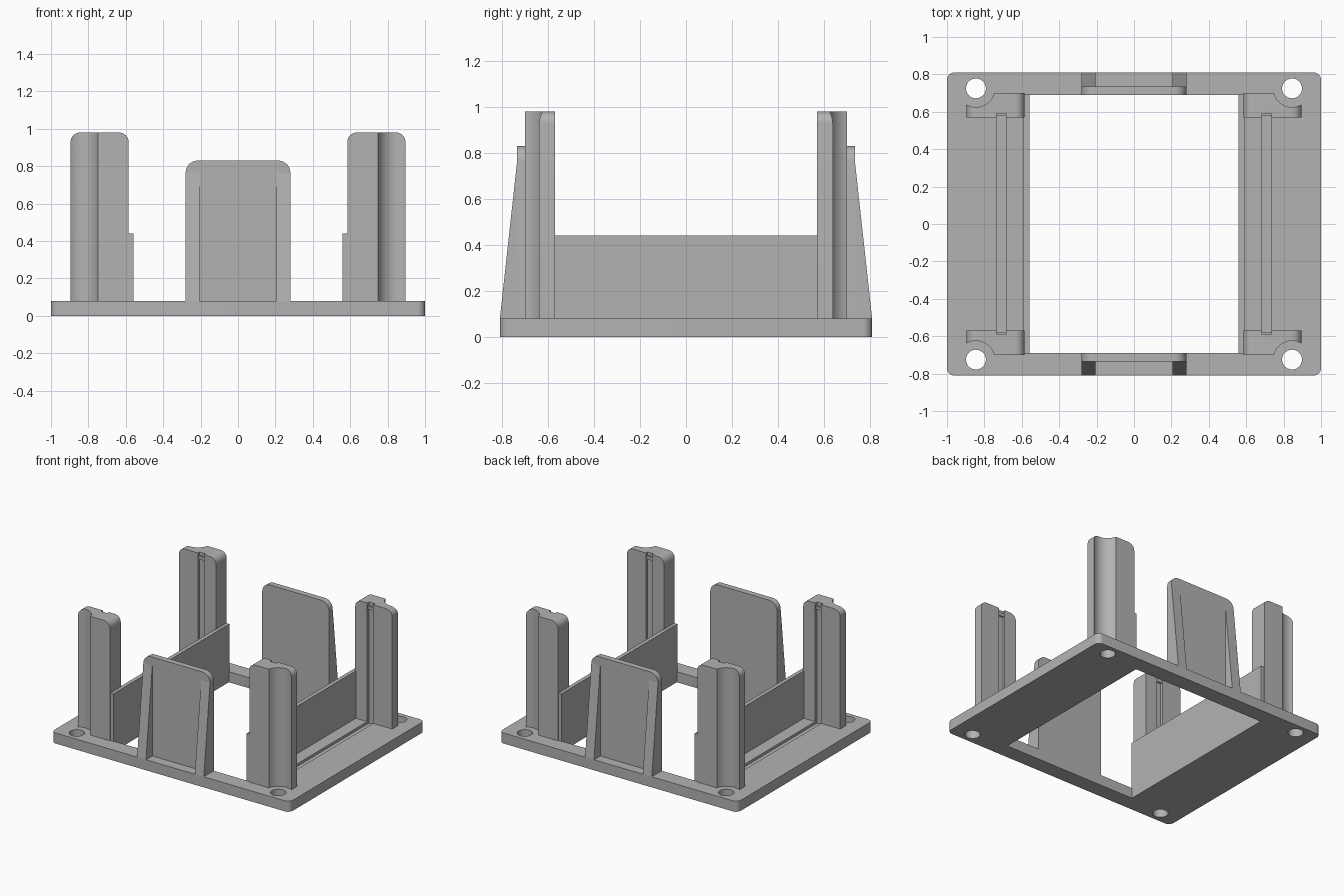
import bpy, bmesh
from math import sin, cos, pi
from mathutils import Vector

cube = bpy.data.objects.get("Cube")
if cube:
    bpy.data.objects.remove(cube, do_unlink=True)

grey = bpy.data.materials.new("plain grey")
grey.use_nodes = True
COLOUR = (0.45, 0.45, 0.45, 1)
grey.diffuse_color = COLOUR
grey.node_tree.nodes["Principled BSDF"].inputs["Base Color"].default_value = COLOUR


def rounded(x0, x1, y0, y1, radius, corners=4, steps=8):
    """Rectangle outline; the first `corners` of top right, top left, bottom left, bottom right are rounded."""
    pts = []
    spots = [(x1, y1, -1, -1), (x0, y1, 1, -1), (x0, y0, 1, 1), (x1, y0, -1, 1)]
    for i, (x, y, sx, sy) in enumerate(spots):
        if i >= corners:
            pts.append((x, y))
            continue
        for k in range(steps + 1):
            a = pi / 2 * (i + k / steps)
            pts.append((x + sx * radius + radius * cos(a), y + sy * radius + radius * sin(a)))
    return pts


def circle(cx, cy, r, n=40):
    return [(cx + r * cos(2 * pi * k / n), cy + r * sin(2 * pi * k / n)) for k in range(n)]


def prism(name, outline, lo, hi, axis="z"):
    """Extrude an outline along an axis from lo to hi."""
    place = {"x": lambda u, v, w: (w, u, v),
             "y": lambda u, v, w: (u, w, v),
             "z": lambda u, v, w: (u, v, w)}[axis]
    bm = bmesh.new()
    face = bm.faces.new([bm.verts.new(place(u, v, lo)) for u, v in outline])
    ext = bmesh.ops.extrude_face_region(bm, geom=[face])
    moved = [g for g in ext["geom"] if isinstance(g, bmesh.types.BMVert)]
    bmesh.ops.translate(bm, verts=moved, vec=Vector(place(0, 0, hi - lo)))
    bmesh.ops.recalc_face_normals(bm, faces=bm.faces)
    mesh = bpy.data.meshes.new(name)
    bm.to_mesh(mesh)
    bm.free()
    mesh.materials.append(grey)
    ob = bpy.data.objects.new(name, mesh)
    bpy.context.collection.objects.link(ob)
    return ob


def box(name, x0, x1, y0, y1, z0, z1):
    return prism(name, [(x0, y0), (x1, y0), (x1, y1), (x0, y1)], z0, z1)


def apply(ob, mod):
    bpy.ops.object.select_all(action="DESELECT")
    bpy.context.view_layer.objects.active = ob
    ob.select_set(True)
    bpy.ops.object.modifier_apply(modifier=mod.name)


def cut(ob, cutter):
    mod = ob.modifiers.new("cut", "BOOLEAN")
    mod.operation, mod.solver, mod.object = "DIFFERENCE", "EXACT", cutter
    apply(ob, mod)
    bpy.data.objects.remove(cutter, do_unlink=True)


def mirror(ob, x=True, y=True):
    mod = ob.modifiers.new("mirror", "MIRROR")
    mod.use_axis = (x, y, False)
    mod.use_mirror_merge = False
    apply(ob, mod)


def smooth(ob):
    bpy.ops.object.select_all(action="DESELECT")
    bpy.context.view_layer.objects.active = ob
    ob.select_set(True)
    bpy.ops.object.shade_smooth_by_angle(angle=0.5)


BASE = 0.08
HOLE = (0.845, 0.725)

# Base frame with opening, screw holes and two shallow slots
base = prism("base_frame", rounded(-1, 1, -0.81, 0.81, 0.04), 0, BASE)
cut(base, box("opening_cutter", -0.56, 0.56, -0.69, 0.69, -1, 1))
for sx in (-1, 1):
    for sy in (-1, 1):
        cut(base, prism("hole_cutter", circle(sx * HOLE[0], sy * HOLE[1], 0.053), -1, 1))
    x = sx * 0.71
    cut(base, box("slot_cutter", x - 0.025, x + 0.025, -0.59, 0.59, BASE - 0.02, 1))

# Corner posts: rounded top, scoop around the screw hole, groove on the inner face
post = prism("corner_posts", rounded(0.585, 0.895, BASE, 0.98, 0.05, corners=2), 0.57, 0.7, "y")
cut(post, prism("scoop_cutter", circle(*HOLE, 0.1), -1, 2))
cut(post, box("groove_cutter", 0.685, 0.735, 0.5, 0.59, -1, 2))
mirror(post)

# Small catches near the top of the grooves
catch = box("groove_catches", 0.685, 0.735, 0.578, 0.592, 0.93, 0.955)
mirror(catch)

# Low side walls along the opening
wall = box("side_walls", 0.56, 0.59, -0.695, 0.695, BASE, 0.44)
mirror(wall, y=False)

# Front and back tabs
tab = prism("end_tabs", rounded(-0.28, 0.28, BASE, 0.83, 0.065, corners=2), 0.69, 0.735, "y")
mirror(tab, x=False)

# Sloping ribs that brace the tabs
rib = prism("tab_ribs", [(0.73, BASE), (0.81, BASE), (0.735, 0.765), (0.73, 0.765)], 0.205, 0.28, "x")
mirror(rib)

for ob in (base, post, tab):
    smooth(ob)
